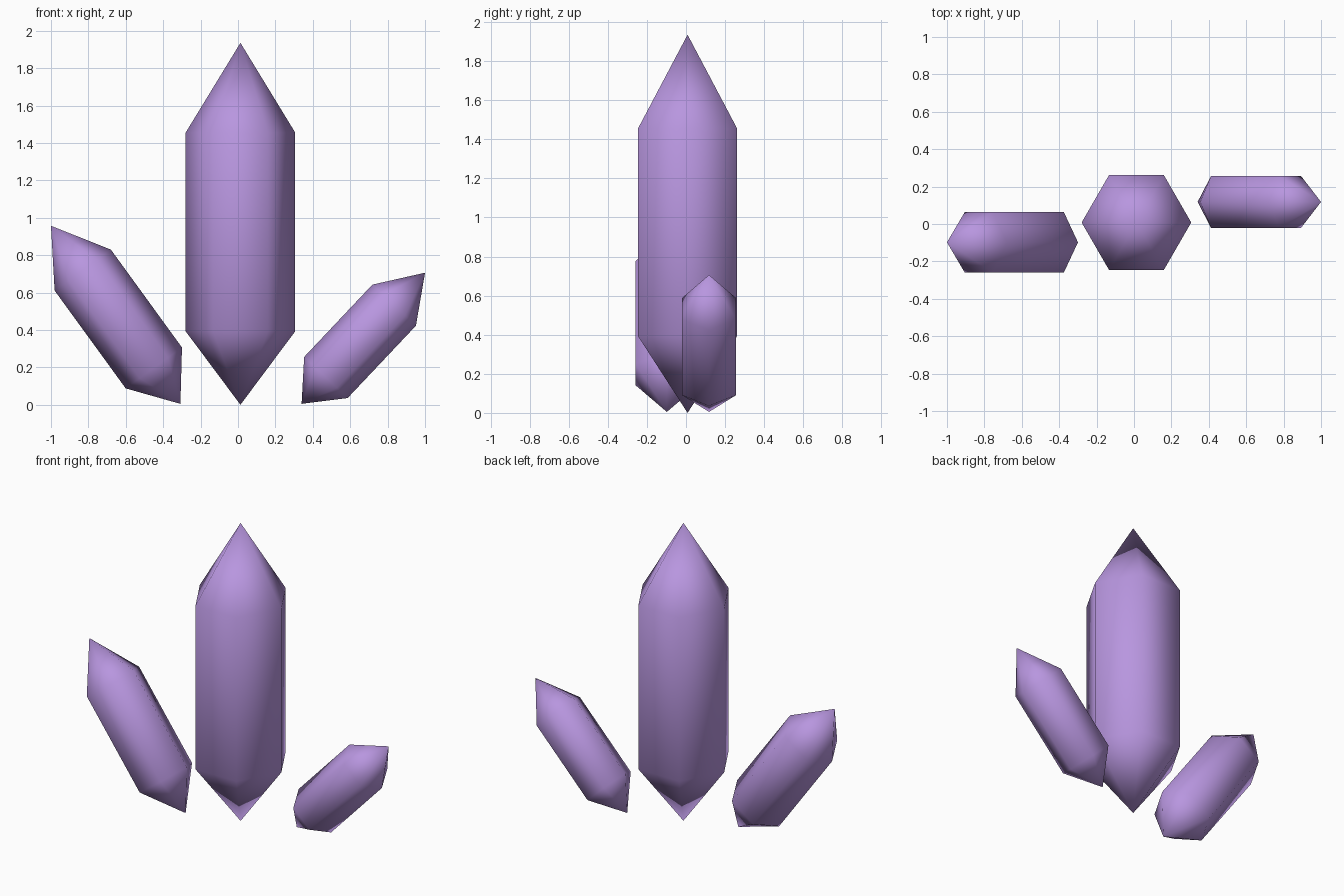
import bpy, bmesh, math
from mathutils import Vector

if "Cube" in bpy.data.objects:
    bpy.data.objects.remove(bpy.data.objects["Cube"])

purple = bpy.data.materials.new("amethyst purple")
purple.diffuse_color = (0.48, 0.305, 0.74, 1)
purple.use_nodes = True
purple.node_tree.nodes["Principled BSDF"].inputs["Base Color"].default_value = purple.diffuse_color


def crystal(name, y, radius, bottom, low, high, top):
    """Six-sided crystal: two tips and two ring centres given as (x, z)."""
    bottom, low, high, top = (Vector((x, y, z)) for x, z in (bottom, low, high, top))
    axis = (high - low).normalized()
    depth = Vector((0, 1, 0))
    across = depth.cross(axis)
    bm = bmesh.new()
    rings = []
    for centre in (low, high):
        rings.append([bm.verts.new(centre + radius * (math.cos(a) * across + math.sin(a) * depth))
                      for a in (i * math.pi / 3 for i in range(6))])
    tip_low, tip_high = bm.verts.new(bottom), bm.verts.new(top)
    lo, hi = rings
    for i in range(6):
        j = (i + 1) % 6
        bm.faces.new((lo[i], lo[j], hi[j], hi[i]))   # shaft
        bm.faces.new((hi[i], hi[j], tip_high))       # upper point
        bm.faces.new((lo[j], lo[i], tip_low))        # lower point
    bmesh.ops.recalc_face_normals(bm, faces=bm.faces)
    for f in bm.faces:
        f.smooth = True
    mesh = bpy.data.meshes.new(name)
    bm.to_mesh(mesh)
    bm.free()
    mesh.materials.append(purple)
    bpy.context.collection.objects.link(bpy.data.objects.new(name, mesh))


# Tall upright crystal
crystal("main_crystal", 0.008, 0.293, (0.013, 0.0), (0.013, 0.393), (0.013, 1.455), (0.013, 1.935))
# Medium crystal leaning left
crystal("left_crystal", -0.098, 0.186, (-0.308, 0.005), (-0.45, 0.197), (-0.83, 0.72), (-1.0, 0.957))
# Small crystal leaning right
crystal("right_crystal", 0.118, 0.16, (0.34, 0.005), (0.47, 0.146), (0.835, 0.5325), (1.0, 0.706))
